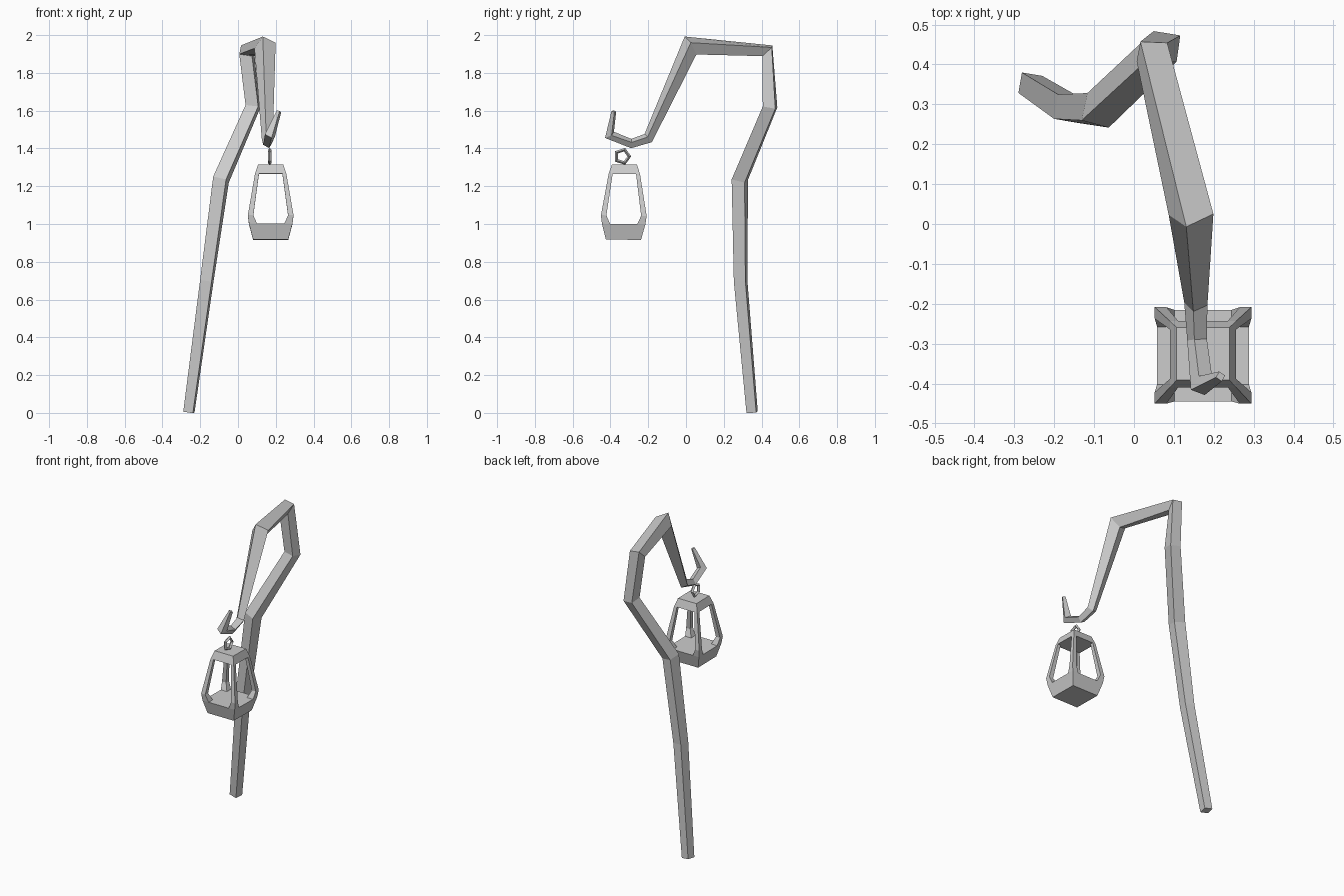
import bpy, bmesh
from mathutils import Vector, Matrix
from math import radians

if "Cube" in bpy.data.objects:
    bpy.data.objects.remove(bpy.data.objects["Cube"])


def finish(bm, name):
    bmesh.ops.recalc_face_normals(bm, faces=bm.faces)
    me = bpy.data.meshes.new(name)
    bm.to_mesh(me)
    bm.free()
    ob = bpy.data.objects.new(name, me)
    bpy.context.collection.objects.link(ob)
    return ob


def loft(bm, rings):
    """Join four-sided rings into a closed tube."""
    vs = [[bm.verts.new(p) for p in r] for r in rings]
    for a, b in zip(vs, vs[1:]):
        for i in range(4):
            j = (i + 1) % 4
            bm.faces.new((a[i], a[j], b[j], b[i]))
    bm.faces.new(vs[0][::-1])
    bm.faces.new(vs[-1])


def square(x0, x1, y0, y1, z):
    return [Vector(p) for p in ((x0, y0, z), (x1, y0, z), (x1, y1, z), (x0, y1, z))]


# Crooked staff: centre x, y, z, half width, roll in degrees
PATH = [(-.26, .35, .004, .026, -10), (-.165, .289, .70, .031, -10),
        (-.09, .285, 1.235, .036, -12), (.078, .445, 1.62, .034, -8),
        (.045, .431, 1.917, .034, -8), (.143, .024, 1.945, .041, -33),
        (.155, -.20, 1.455, .021, -33), (.158, -.29, 1.426, .018, -30),
        (.17, -.405, 1.472, .021, -30), (.217, -.382, 1.597, .009, -30)]
pts = [Vector(p[:3]) for p in PATH]
rings = []
for i, (p, data) in enumerate(zip(pts, PATH)):
    before = (p - pts[i - 1]).normalized() if i else Vector()
    after = (pts[i + 1] - p).normalized() if i < len(pts) - 1 else Vector()
    t = (before + after).normalized()
    u = (Vector((1, 0, 0)) - t * t.x).normalized()
    v = t.cross(u)
    rot = Matrix.Rotation(radians(data[4]), 3, t)
    rings.append([p + rot @ ((u * a + v * b) * data[3])
                  for a, b in ((1, 1), (-1, 1), (-1, -1), (1, -1))])
bm = bmesh.new()
loft(bm, rings)
finish(bm, "crooked_staff")

# Lantern placement, with a slight tilt
LANTERN = Matrix.Translation((.173, -.344, 0)) @ Matrix.Rotation(radians(-.8), 4, 'X')
lantern_parts = []


def tapered_box(name, levels):
    bm = bmesh.new()
    loft(bm, [square(-r, r, -r, r, z) for r, z in levels])
    lantern_parts.append(finish(bm, name))


# Solid base and cap
tapered_box("lantern_base", [(.093, .917), (.115, 1.0)])
tapered_box("lantern_cap", [(.083, 1.265), (.066, 1.315)])

# Four corner posts, flared at the foot: inner, outer, height
bm = bmesh.new()
for sx in (-1, 1):
    for sy in (-1, 1):
        loft(bm, [square(sx * a, sx * b, sy * a, sy * b, z) for a, b, z in
                  ((.072, .115, 1.0), (.092, .121, 1.045), (.062, .083, 1.265))])
lantern_parts.append(finish(bm, "lantern_posts"))
for ob in lantern_parts:
    ob.matrix_world = LANTERN

# Five-sided hanging ring
bpy.ops.mesh.primitive_torus_add(major_segments=5, minor_segments=4,
                                 major_radius=.037, minor_radius=.010,
                                 location=(.168, -.337, 1.358),
                                 rotation=(radians(90), 0, radians(90)))
bpy.context.object.name = "hanging_ring"
